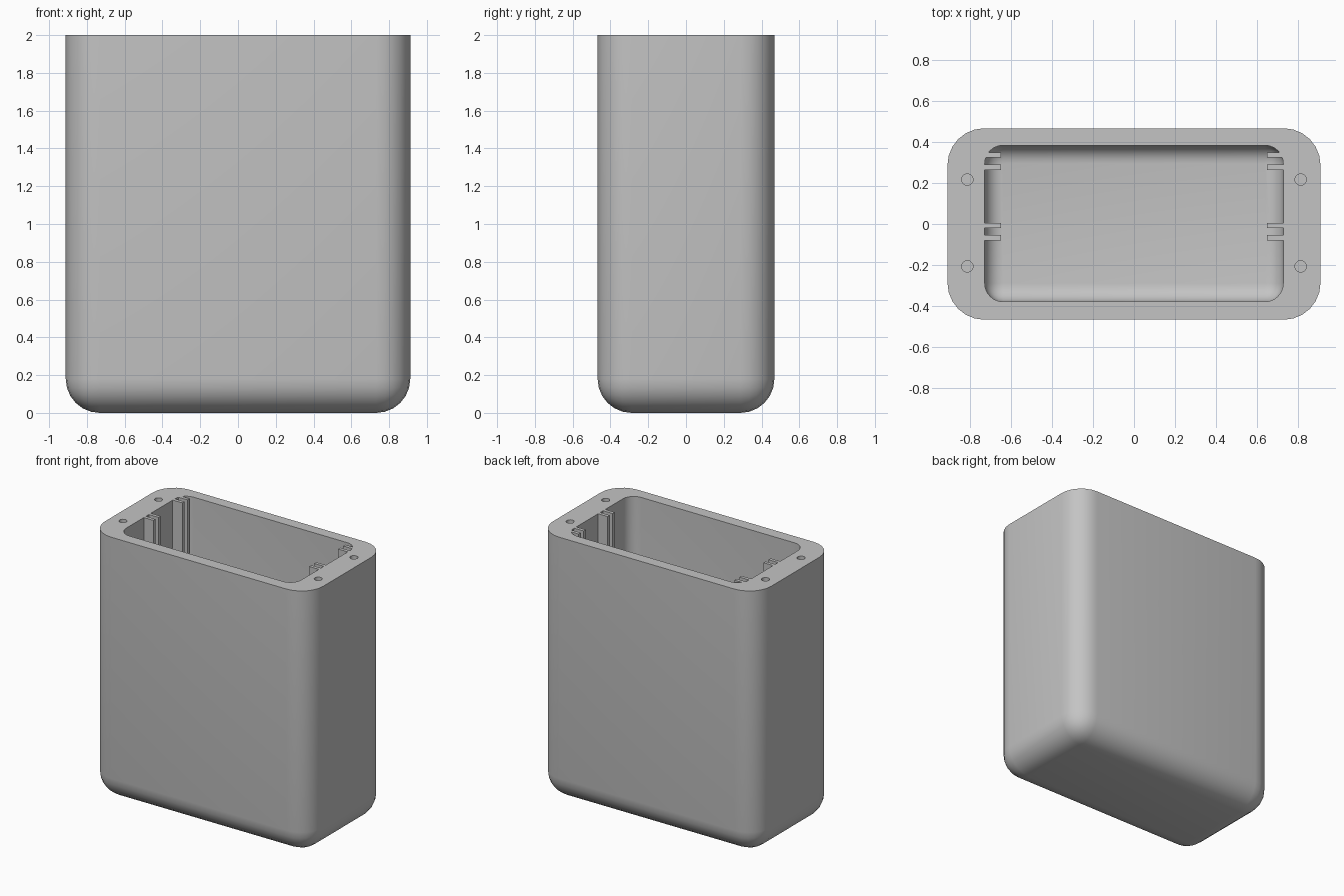
import bpy
import bmesh
import math
from mathutils import Matrix, Vector

if "Cube" in bpy.data.objects:
    bpy.data.objects.remove(bpy.data.objects["Cube"], do_unlink=True)

HEIGHT = 2.0
HALF_X, HALF_Y = 0.912, 0.468

grey = bpy.data.materials.new("light grey plastic")
grey.use_nodes = True
colour = (0.55, 0.55, 0.55, 1)
grey.diffuse_color = colour
grey.node_tree.nodes["Principled BSDF"].inputs["Base Color"].default_value = colour


def add_box(bm, low, high):
    low, high = Vector(low), Vector(high)
    place = Matrix.Translation((low + high) / 2) @ Matrix.Diagonal((high - low).to_4d())
    bmesh.ops.create_cube(bm, size=1, matrix=place)


def make_object(name, bm):
    mesh = bpy.data.meshes.new(name)
    bm.to_mesh(mesh)
    bm.free()
    mesh.materials.append(grey)
    obj = bpy.data.objects.new(name, mesh)
    bpy.context.collection.objects.link(obj)
    return obj


def rounded_tub(name, low, high, radius, segments):
    """Box with every edge rounded except those around its top."""
    bm = bmesh.new()
    add_box(bm, low, high)
    edges = [e for e in bm.edges if min(v.co.z for v in e.verts) < high[2] - 0.01]
    bmesh.ops.bevel(bm, geom=edges, offset=radius, segments=segments,
                    profile=0.5, affect='EDGES')
    return make_object(name, bm)


def carve(target, cutter):
    """Subtract the cutter from the target, then discard it."""
    cutter.hide_render = True
    mod = target.modifiers.new("carve", 'BOOLEAN')
    mod.operation = 'DIFFERENCE'
    mod.solver = 'EXACT'
    mod.object = cutter
    bpy.context.view_layer.objects.active = target
    bpy.ops.object.modifier_apply(modifier=mod.name)
    bpy.data.objects.remove(cutter, do_unlink=True)


# Outer shell
case = rounded_tub("enclosure_case", (-HALF_X, -HALF_Y, 0), (HALF_X, HALF_Y, HEIGHT), 0.18, 6)

# Cavity, with paired board-guide rails left standing on both end walls
cavity = rounded_tub("cavity_cutter", (-0.73, -0.38, 0.09), (0.73, 0.385, HEIGHT + 0.2), 0.09, 6)
bm = bmesh.new()
for side in (-1, 1):
    for y in (-0.08, -0.02, 0.265, 0.325):
        inner, outer = sorted((side * 0.65, side * 0.8))
        add_box(bm, (inner, y, -0.1), (outer, y + 0.025, HEIGHT + 0.4))
carve(cavity, make_object("guide_rails", bm))
carve(case, cavity)

# Screw holes in the rim
bm = bmesh.new()
for x in (-0.815, 0.815):
    for y in (-0.207, 0.217):
        bmesh.ops.create_cone(bm, cap_ends=True, segments=20, radius1=0.028, radius2=0.028,
                              depth=0.6, matrix=Matrix.Translation((x, y, HEIGHT)))
carve(case, make_object("screw_holes", bm))

# Smooth rounds, crisp rim and rails
bpy.ops.object.select_all(action='DESELECT')
case.select_set(True)
bpy.context.view_layer.objects.active = case
bpy.ops.object.shade_smooth_by_angle(angle=math.radians(35))
